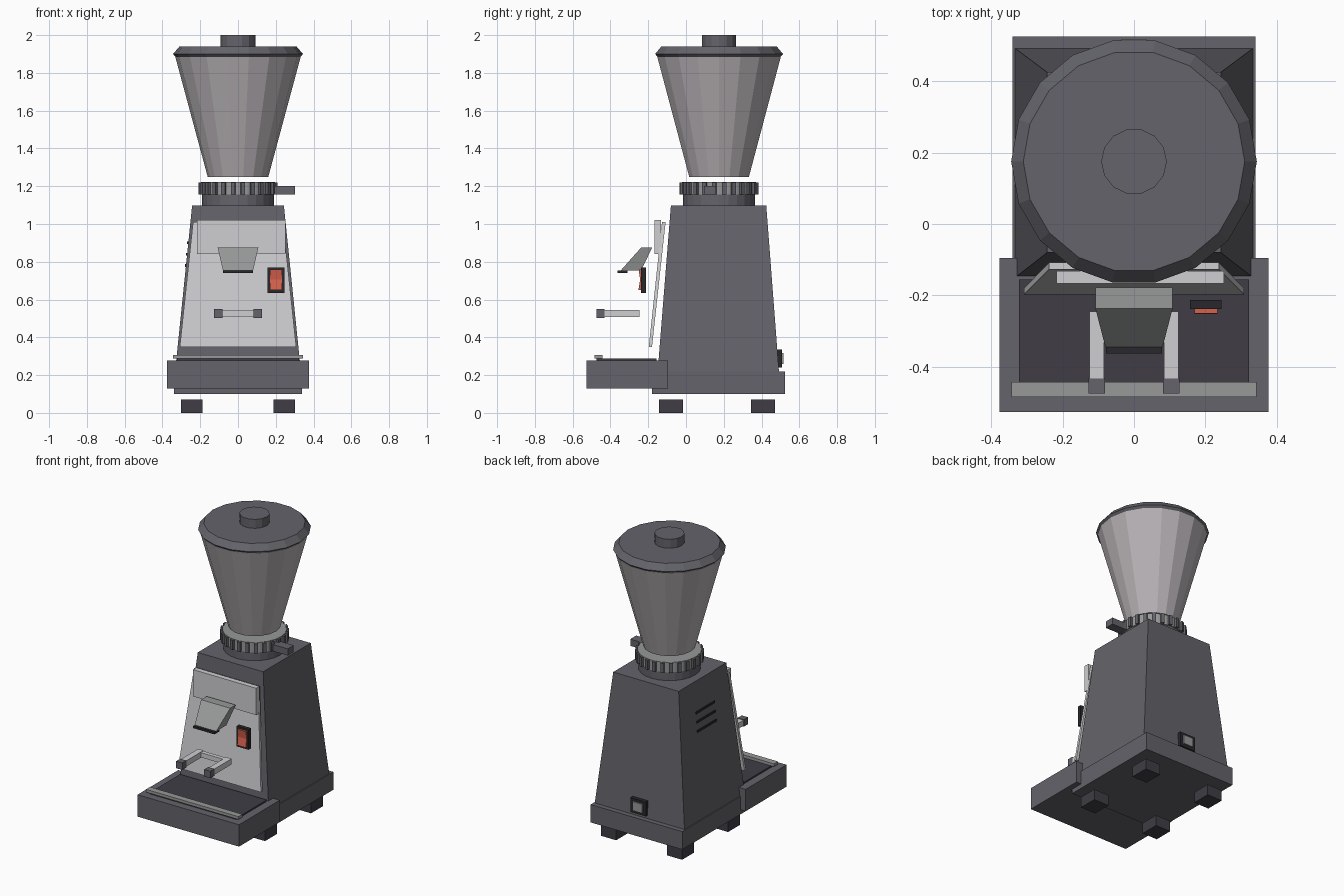
import bpy, bmesh, math
from mathutils import Vector

cube = bpy.data.objects.get("Cube")
if cube:
    bpy.data.objects.remove(cube, do_unlink=True)


def material(name, r, g, b):
    m = bpy.data.materials.new(name)
    m.use_nodes = True
    m.diffuse_color = (r, g, b, 1)
    bsdf = next(n for n in m.node_tree.nodes if n.type == 'BSDF_PRINCIPLED')
    bsdf.inputs["Base Color"].default_value = (r, g, b, 1)
    return m


CHARCOAL = material("charcoal paint", .125, .125, .145)
RUBBER = material("dark rubber", .05, .047, .06)
BLACK = material("black plastic", .022, .022, .026)
SILVER = material("brushed silver", .62, .61, .63)
STEEL = material("mid grey steel", .31, .32, .32)
SMOKE = material("smoky hopper", .47, .44, .46)
RED = material("red switch", .68, .12, .075)


def finish(name, bm, mat):
    bmesh.ops.recalc_face_normals(bm, faces=bm.faces)
    me = bpy.data.meshes.new(name)
    bm.to_mesh(me)
    bm.free()
    me.materials.append(mat)
    ob = bpy.data.objects.new(name, me)
    bpy.context.collection.objects.link(ob)
    return ob


def loft(name, mat, rings):
    """Solid skinned through rings of points, capped at both ends."""
    bm = bmesh.new()
    loops = [[bm.verts.new(p) for p in ring] for ring in rings]
    for a, b in zip(loops, loops[1:]):
        for i in range(len(a)):
            j = (i + 1) % len(a)
            bm.faces.new((a[i], a[j], b[j], b[i]))
    bm.faces.new(loops[0])
    bm.faces.new(loops[-1])
    return finish(name, bm, mat)


def rect(x0, x1, y0, y1, z):
    return [(x0, y0, z), (x1, y0, z), (x1, y1, z), (x0, y1, z)]


def box(name, mat, x, y, z):
    return loft(name, mat, [rect(*x, *y, h) for h in z])


AXIS_Y = .175


def turned(name, mat, profile, sides=18):
    """Faceted round part on the hopper axis, from (radius, height) pairs."""
    step = math.tau / sides
    return loft(name, mat, [[(r * math.cos(i * step), AXIS_Y + r * math.sin(i * step), z)
                             for i in range(sides)] for r, z in profile])


# Base, feet and tapered housing
box("base", CHARCOAL, (-.34, .34), (-.18, .525), (.1, .22))
for side, sx in (("left", 1), ("right", -1)):
    for end, y in (("front", -.08), ("back", .408)):
        box(f"{end}_{side}_foot", RUBBER, (sx * .245 - .056, sx * .245 + .056),
            (y - .063, y + .063), (0, .072))
loft("housing", CHARCOAL, [rect(-.333, .333, -.15, .492, .22),
                           rect(-.243, .243, -.08, .425, 1.097)])

# Drip tray
box("drip_tray", CHARCOAL, (-.377, .377), (-.527, -.095), (.13, .277))
box("drip_grate", RUBBER, (-.322, .322), (-.475, -.155), (.277, .287))
box("tray_front_bar", STEEL, (-.343, .343), (-.485, -.443), (.287, .306))

# Sloping front plate and header
loft("front_plate", SILVER, [rect(-.308, .308, -.197, -.18, .35),
                             rect(-.238, .238, -.127, -.108, 1.01)])
box("header_panel", SILVER, (-.217, .252), (-.167, -.132), (.842, 1.022))

# Spout with dark lip
loft("spout", STEEL, [rect(-.08, .08, -.345, -.238, .755),
                      rect(-.108, .108, -.237, -.178, .876)])
box("spout_lip", BLACK, (-.079, .079), (-.363, -.31), (.741, .755))

# Rocker switch
box("switch_frame", BLACK, (.157, .245), (-.238, -.213), (.634, .771))
loft("switch_rocker", RED, [rect(.17, .234, -.252, -.232, .65),
                            rect(.17, .234, -.243, -.232, .705),
                            rect(.17, .234, -.25, -.232, .758)])

# Portafilter fork
for side, sx in (("left", 1), ("right", -1)):
    c = sx * .104
    box(f"{side}_fork_arm", SILVER, (c - .02, c + .02), (-.435, -.245), (.507, .545))
    box(f"{side}_fork_tip", CHARCOAL, (c - .023, c + .023), (-.475, -.432), (.502, .549))
box("fork_crossbar", SILVER, (-.084, .084), (-.275, -.248), (.51, .542))

# Grind adjustment collar with ribbed ring and lever
turned("collar", CHARCOAL, [(.19, 1.09), (.19, 1.16)], 24)
turned("adjustment_ring", STEEL, [(.195, 1.155), (.195, 1.222)], 24)
ribs = 24
bm = bmesh.new()
for i in range(ribs):
    a = (i + .5) * math.tau / ribs
    out, along = Vector((math.cos(a), math.sin(a), 0)), Vector((-math.sin(a), math.cos(a), 0))
    made = bmesh.ops.create_cube(bm, size=1)["verts"]
    for v in made:
        x, y, z = v.co
        v.co = out * (.197 + x * .024) + along * (y * .022) + Vector((0, AXIS_Y, 1.188 + z * .064))
finish("ring_ribs", bm, CHARCOAL)
box("adjustment_lever", CHARCOAL, (.19, .303), (.095, .158), (1.155, 1.2))

# Hopper, lid and knob
turned("hopper", SMOKE, [(.16, 1.248), (.332, 1.885)])
turned("hopper_lid", CHARCOAL, [(.325, 1.88), (.344, 1.9), (.31, 1.94)])
turned("lid_knob", CHARCOAL, [(.092, 1.94), (.092, 2)], 14)

# Power inlet on the back
box("power_inlet_frame", BLACK, (-.057, .057), (.475, .508), (.24, .336))
box("power_inlet", STEEL, (-.036, .036), (.5, .517), (.258, .318))

# Vent slots on the right side, following the slope
for i in range(3):
    z = .78 + i * .06
    x = -(.243 + (1.097 - z) * .1026)
    box(f"vent_slot_{i + 1}", BLACK, (x - .006, x + .01), (.075, .275), (z - .007, z + .007))
